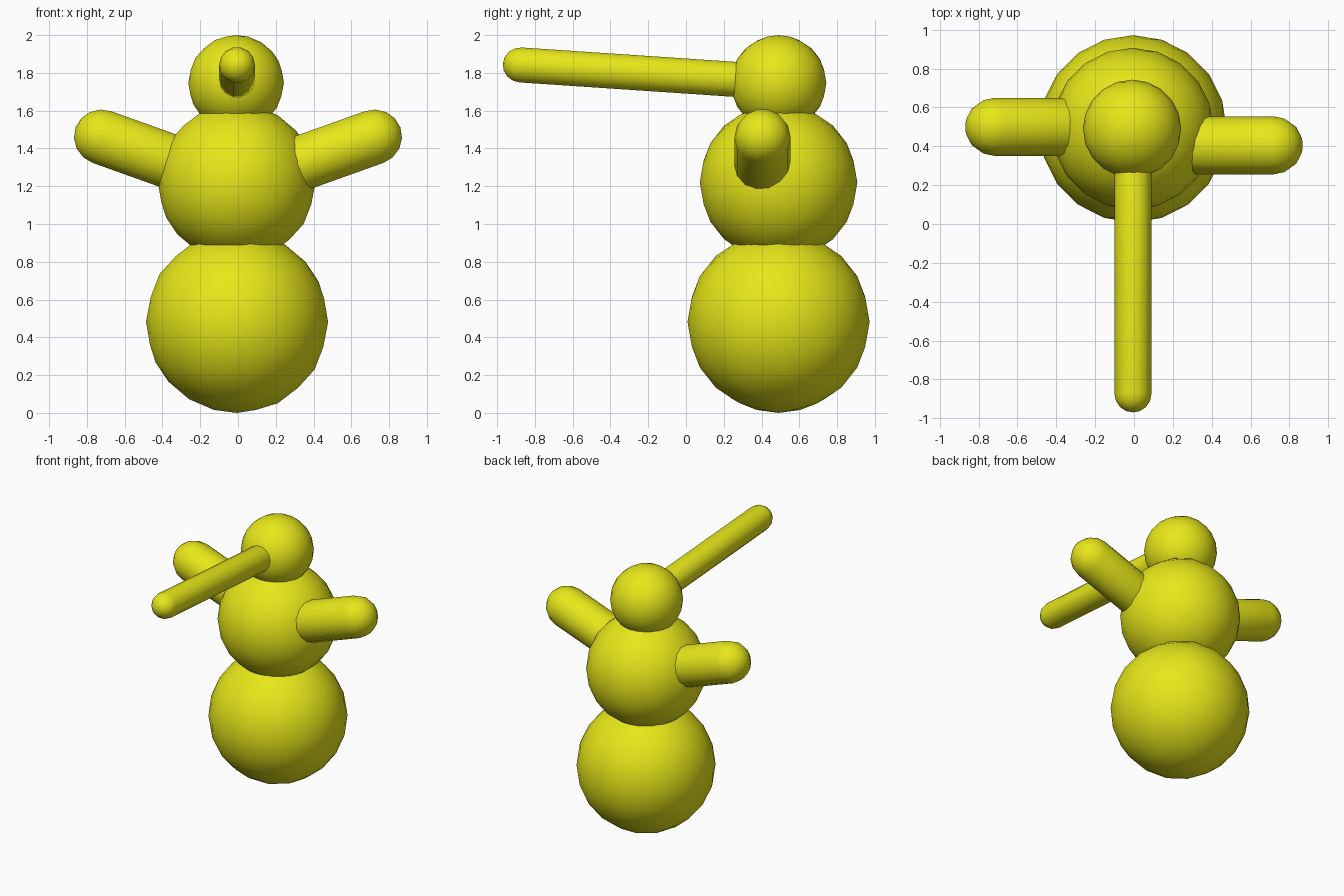
import bpy, bmesh, math
from mathutils import Vector

if "Cube" in bpy.data.objects:
    bpy.data.objects.remove(bpy.data.objects["Cube"])

yellow = bpy.data.materials.new("yellow")
yellow.diffuse_color = (0.8, 0.8, 0.01, 1)
yellow.use_nodes = True
yellow.node_tree.nodes["Principled BSDF"].inputs["Base Color"].default_value = yellow.diffuse_color


def finish(bm, name):
    bmesh.ops.recalc_face_normals(bm, faces=bm.faces)
    for f in bm.faces:
        f.smooth = True
    mesh = bpy.data.meshes.new(name)
    bm.to_mesh(mesh)
    bm.free()
    mesh.materials.append(yellow)
    obj = bpy.data.objects.new(name, mesh)
    bpy.context.collection.objects.link(obj)
    return obj


def ball(name, center, radius):
    bm = bmesh.new()
    bmesh.ops.create_icosphere(bm, subdivisions=3, radius=radius)
    obj = finish(bm, name)
    obj.location = center
    return obj


def capsule(name, start, end, radius, sides=14, steps=4):
    """Rod with round ends; start and end are the centres of the caps."""
    a, b = Vector(start), Vector(end)
    length = (b - a).length
    profile = []
    for z0, sweep in ((0, (-90, 0)), (length, (0, 90))):
        for i in range(steps + 1):
            t = math.radians(sweep[0] + (sweep[1] - sweep[0]) * i / steps)
            profile.append((radius * math.cos(t), 0, z0 + radius * math.sin(t)))
    bm = bmesh.new()
    verts = [bm.verts.new(p) for p in profile]
    edges = [bm.edges.new(pair) for pair in zip(verts, verts[1:])]
    bmesh.ops.spin(bm, geom=verts + edges, cent=(0, 0, 0), axis=(0, 0, 1),
                   angle=math.tau, steps=sides)
    bmesh.ops.remove_doubles(bm, verts=bm.verts, dist=1e-4)
    obj = finish(bm, name)
    obj.location = a
    obj.rotation_euler = (b - a).to_track_quat('Z', 'Y').to_euler()
    return obj


# Stacked body balls
ball("lower_body", (-0.005, 0.49, 0.482), 0.482)
ball("upper_body", (-0.007, 0.49, 1.22), 0.417)
ball("head", (-0.01, 0.49, 1.747), 0.253)

# Long nose, rising slightly towards the tip
capsule("nose", (-0.005, 0.42, 1.755), (-0.005, -0.875, 1.842), 0.095)

# Raised arms, set at slightly different depths
for name, side, y in (("left_arm", -1, 0.50), ("right_arm", 1, 0.405)):
    capsule(name, (side * 0.30, y, 1.31), (side * 0.72, y, 1.46), 0.149)
